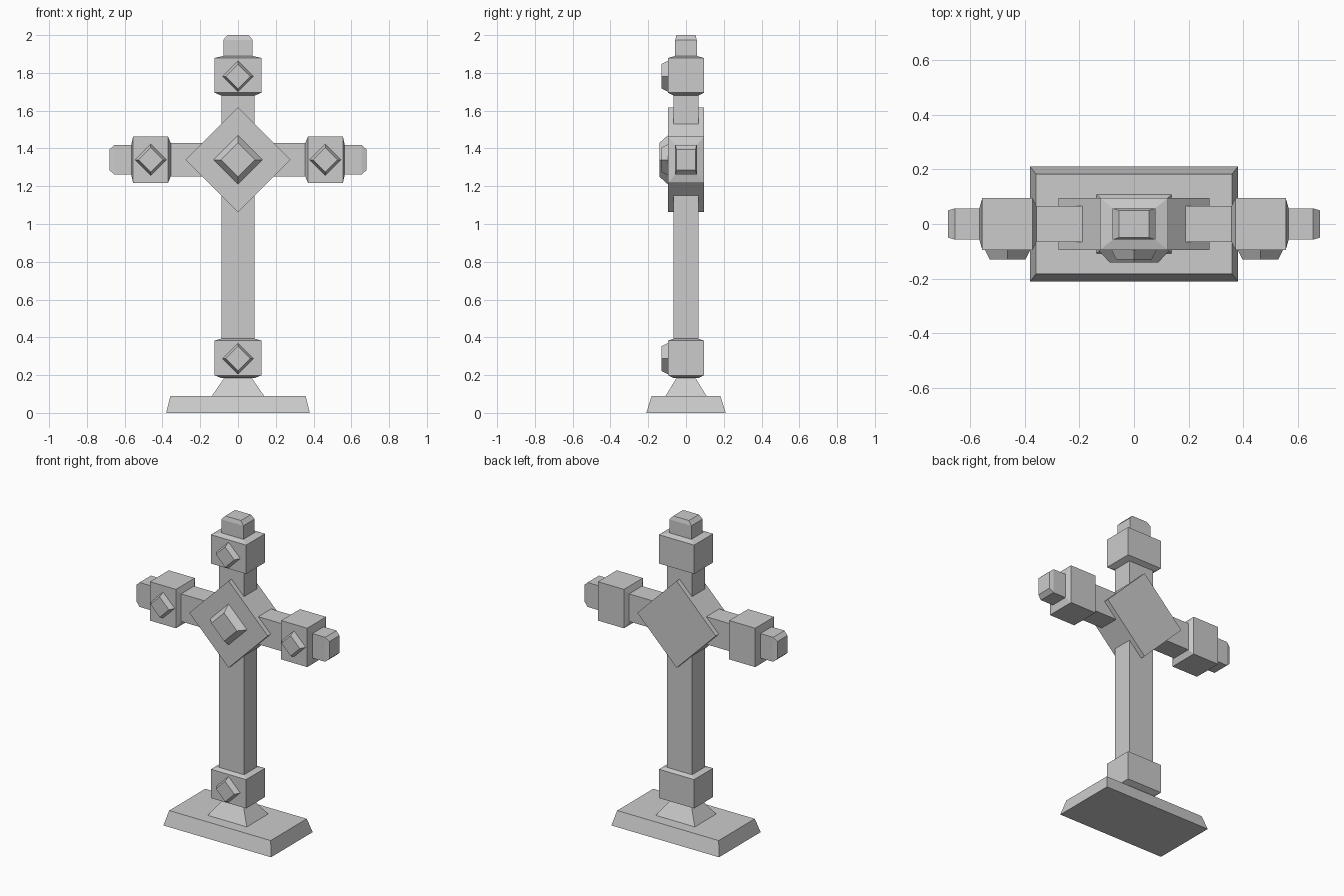
import bpy, bmesh
from math import pi
from mathutils import Matrix, Vector

if "Cube" in bpy.data.objects:
    bpy.data.objects.remove(bpy.data.objects["Cube"])

CZ = 1.34  # height of the cross centre
UP = Matrix.Identity(4)


def loft(name, sections, mat=UP):
    """Rectangular sections (height, half_x, half_y) joined along local z."""
    bm = bmesh.new()
    rings = [[bm.verts.new((sx * hx, sy * hy, z))
              for sx, sy in ((-1, -1), (1, -1), (1, 1), (-1, 1))]
             for z, hx, hy in sections]
    bm.faces.new(rings[0])
    bm.faces.new(rings[-1])
    for a, b in zip(rings, rings[1:]):
        for i in range(4):
            j = (i + 1) % 4
            bm.faces.new((a[i], a[j], b[j], b[i]))
    bm.transform(mat)
    bmesh.ops.recalc_face_normals(bm, faces=bm.faces)
    me = bpy.data.meshes.new(name)
    bm.to_mesh(me)
    bm.free()
    ob = bpy.data.objects.new(name, me)
    bpy.context.collection.objects.link(ob)
    return ob


def arm_frame(side):
    # local z runs outward along x from the cross centre
    return Matrix.Translation((0, 0, CZ)) @ Matrix.Rotation(side * pi / 2, 4, 'Y')


def diamond(name, x, z, sections):
    # square sections turned 45 degrees, local z pointing to the front
    k = 0.5 ** 0.5
    mat = (Matrix.Translation((x, 0, z)) @ Matrix.Rotation(pi / 2, 4, 'X')
           @ Matrix.Rotation(pi / 4, 4, 'Z'))
    loft(name, [(d, r * k, r * k) for d, r in sections], mat)


def collar(name, centre, mat=UP, tip=(0.088, 0.065)):
    loft(name, [(centre - 0.106, 0.088, 0.065), (centre - 0.091, 0.124, 0.095),
                (centre + 0.093, 0.124, 0.095), (centre + 0.103, *tip)], mat)


def end_cap(name, start, end, mat=UP):
    loft(name, [(start, 0.078, 0.057), (end - 0.025, 0.078, 0.057),
                (end, 0.055, 0.05)], mat)


def gem(name, x, z):
    diamond(name, x, z, [(0.09, 0.085), (0.13, 0.065)])


# base and pedestal
loft("base", [(0, 0.38, 0.21), (0.09, 0.358, 0.182)])
loft("pedestal", [(0.09, 0.138, 0.108), (0.195, 0.066, 0.044)])

# upright post with two collars and top cap
loft("post", [(0.2, 0.088, 0.065), (1.8, 0.088, 0.065)])
collar("lower_collar", 0.29)
collar("upper_collar", 1.786, tip=(0.08, 0.059))
end_cap("top_cap", 1.85, 2.0)
gem("lower_gem", 0, 0.287)
gem("upper_gem", 0, 1.782)

# mirrored side arms
for side, label in ((-1, "left"), (1, "right")):
    frame = arm_frame(side)
    loft(label + "_arm", [(0.1, 0.088, 0.065), (0.5, 0.088, 0.065)], frame)
    collar(label + "_collar", 0.462, frame, (0.08, 0.059))
    end_cap(label + "_cap", 0.5, 0.68, frame)
    gem(label + "_gem", side * 0.462, CZ)

# centre plate and large gem
diamond("centre_plate", 0, CZ, [(-0.095, 0.277), (0.095, 0.277)])
diamond("centre_gem", 0, CZ, [(0.09, 0.135), (0.14, 0.09)])
